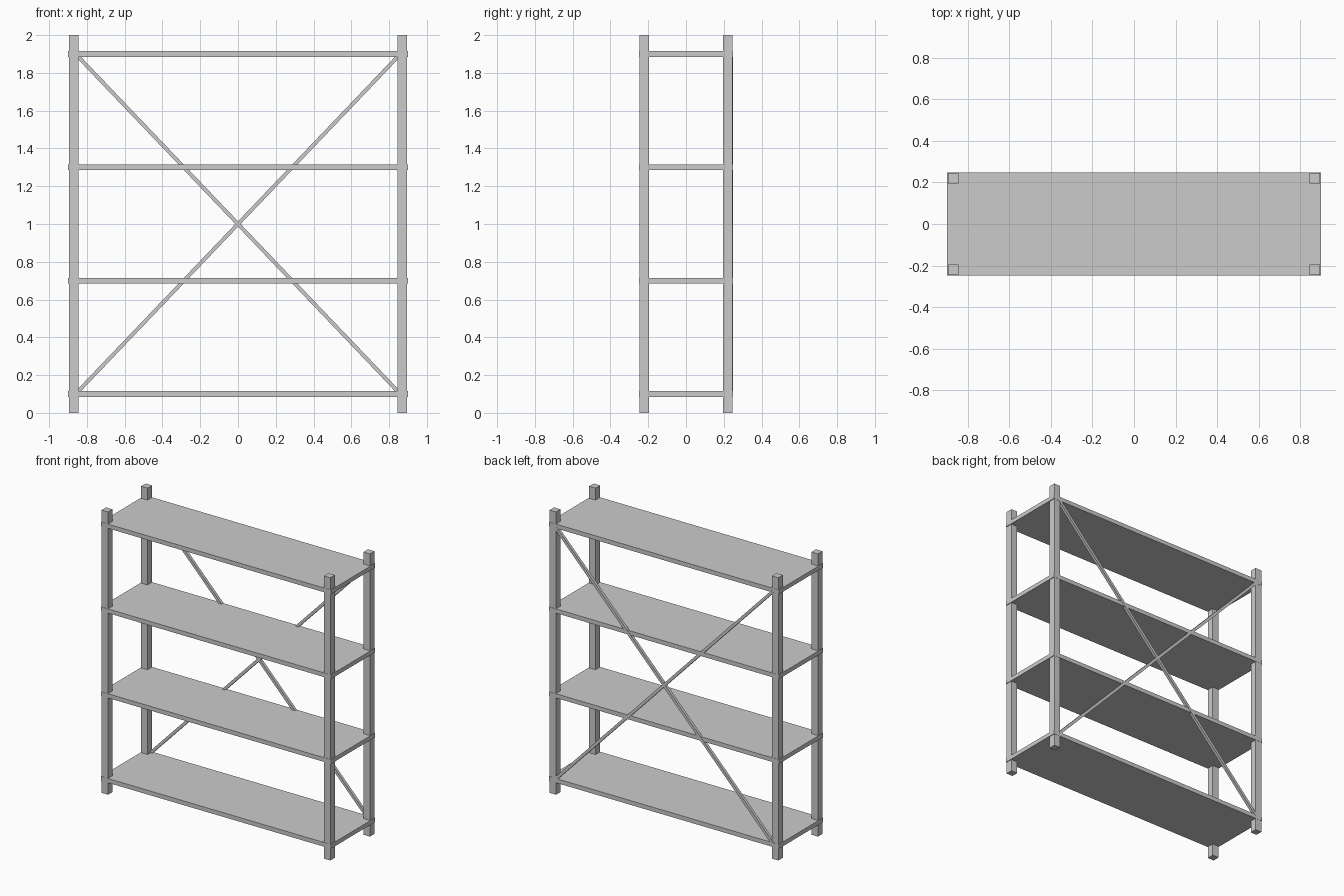
import bpy
from math import atan2, hypot

if "Cube" in bpy.data.objects:
    bpy.data.objects.remove(bpy.data.objects["Cube"])


def box(name, centre, size, rot_y=0.0):
    bpy.ops.mesh.primitive_cube_add(size=1, location=centre, rotation=(0, rot_y, 0))
    ob = bpy.context.object
    ob.name = name
    ob.scale = size
    bpy.ops.object.transform_apply(location=False, rotation=False, scale=True)
    return ob


# Corner posts
for sx, side in ((-1, "left"), (1, "right")):
    for sy, face in ((-1, "front"), (1, "back")):
        box(f"{face}_{side}_post", (sx * 0.87, sy * 0.221, 1.0), (0.05, 0.05, 2.0))

# Shelf boards, slightly proud of the posts
for i in range(4):
    box(f"shelf_{i + 1}", (0, 0, 0.1 + 0.6 * i), (1.8, 0.495, 0.03))

# Crossed braces on the back
half_w, half_h = 0.85, 0.89
length = 2 * hypot(half_w, half_h)
for s, name in ((1, "brace_falling"), (-1, "brace_rising")):
    box(name, (0, 0.239, 1.0), (length, 0.02, 0.02), s * atan2(half_h, half_w))
